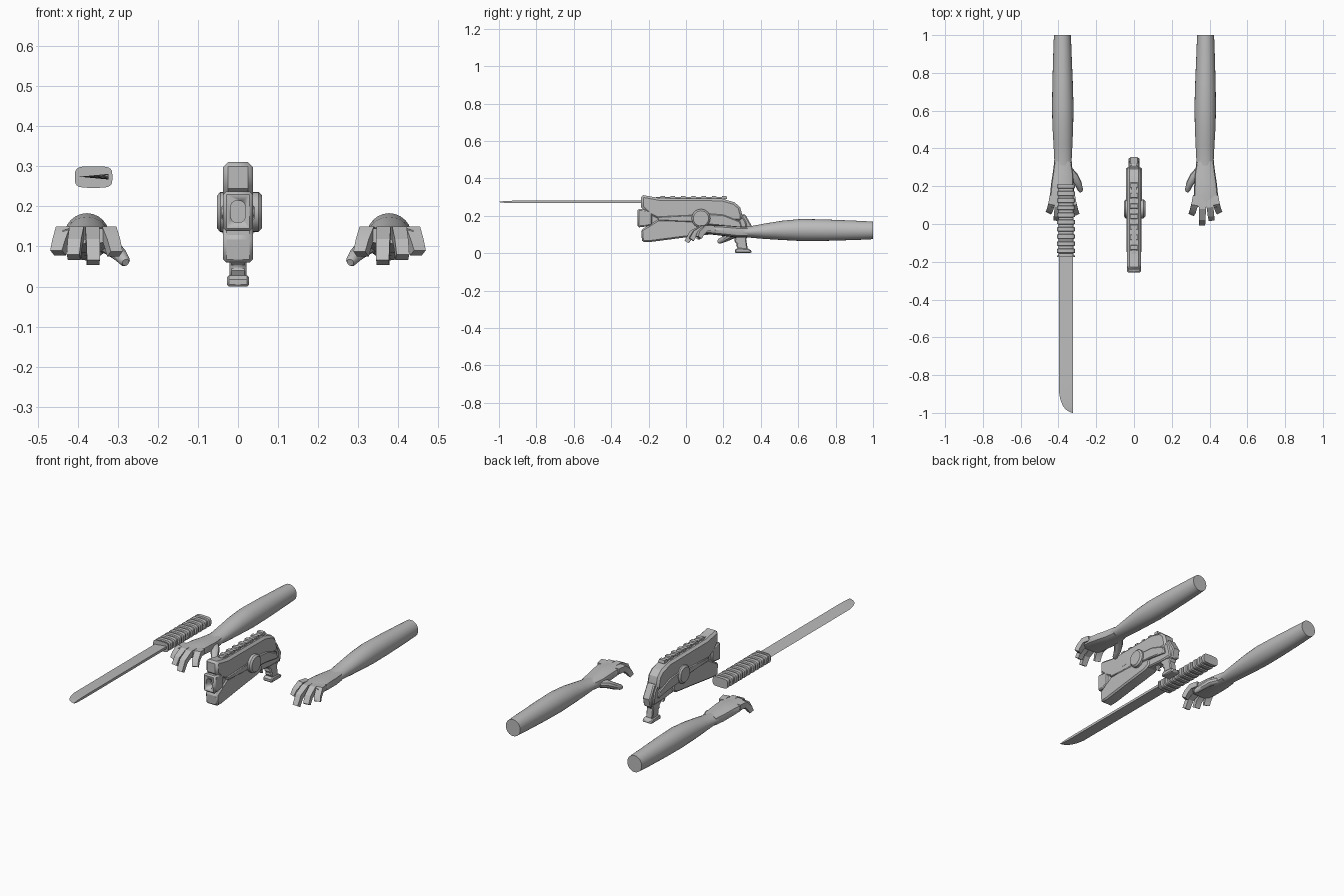
import bpy, bmesh, math
from mathutils import Vector

if "Cube" in bpy.data.objects:
    bpy.data.objects.remove(bpy.data.objects["Cube"])

grey = bpy.data.materials.new("plain_grey")
grey.use_nodes = True
grey.diffuse_color = (0.5, 0.5, 0.5, 1)
grey.node_tree.nodes["Principled BSDF"].inputs["Base Color"].default_value = (0.5, 0.5, 0.5, 1)


def finish(name, bm, smooth=35):
    bmesh.ops.recalc_face_normals(bm, faces=bm.faces)
    mesh = bpy.data.meshes.new(name)
    bm.to_mesh(mesh)
    bm.free()
    mesh.materials.append(grey)
    ob = bpy.data.objects.new(name, mesh)
    bpy.context.collection.objects.link(ob)
    bpy.ops.object.select_all(action="DESELECT")
    ob.select_set(True)
    bpy.context.view_layer.objects.active = ob
    bpy.ops.object.shade_smooth_by_angle(angle=math.radians(smooth))
    return ob


def skin(bm, rings):
    rings = [[bm.verts.new(p) for p in ring] for ring in rings]
    n = len(rings[0])
    for a, b in zip(rings, rings[1:]):
        for i in range(n):
            j = (i + 1) % n
            bm.faces.new((a[i], a[j], b[j], b[i]))
    bm.faces.new(rings[0])
    bm.faces.new(rings[-1][::-1])


def section(w, h, n, power):
    """Rounded-rectangle section; four sides give a plain rectangle."""
    if n == 4:
        return [(w, h), (-w, h), (-w, -h), (w, -h)]
    out = []
    for i in range(n):
        c, s = math.cos(math.tau * i / n), math.sin(math.tau * i / n)
        out.append((w * math.copysign(abs(c) ** (2 / power), c),
                    h * math.copysign(abs(s) ** (2 / power), s)))
    return out


def sweep(name, path, n=16, power=2, mirror=1, smooth=35):
    """Path of (x, y, z, half width, half height)."""
    pts = [Vector(p[:3]) for p in path]
    rings = []
    for i, p in enumerate(path):
        t = (pts[min(i + 1, len(pts) - 1)] - pts[max(i - 1, 0)]).normalized()
        side = t.cross(Vector((0, 0, 1))).normalized()
        up = side.cross(t)
        ring = [pts[i] + side * a + up * b for a, b in section(p[3], p[4], n, power)]
        rings.append([(v.x * mirror, v.y, v.z) for v in ring])
    bm = bmesh.new()
    skin(bm, rings)
    return finish(name, bm, smooth)


def slab(name, profile, half, chamfer=0.0, x=0.0):
    """Side profile of (y, z) points, extruded across x."""
    bm = bmesh.new()
    skin(bm, [[(x + s * half, y, z) for y, z in profile] for s in (-1, 1)])
    ob = finish(name, bm, 25)
    if chamfer:
        mod = ob.modifiers.new("chamfer", "BEVEL")
        mod.width = chamfer
        mod.limit_method = "ANGLE"
        mod.angle_limit = math.radians(60)
    return ob


def disc(name, x0, x1, radius, y, z):
    bm = bmesh.new()
    rings = []
    for x, r in ((x0, radius), (x1 * 0.85, radius), (x1, radius * 0.82)):
        rings.append([(x, y + r * math.cos(math.tau * i / 24),
                       z + r * math.sin(math.tau * i / 24)) for i in range(24)])
    skin(bm, rings)
    return finish(name, bm)


# Arms and hands
for label, m in (("left", 1), ("right", -1)):
    sweep(label + "_forearm", [
        (.379, 1.0, .122, .045, .047), (.379, .92, .122, .048, .051),
        (.378, .75, .123, .054, .057), (.377, .62, .124, .057, .059),
        (.377, .52, .122, .055, .052), (.376, .42, .117, .050, .041),
        (.376, .34, .113, .046, .030), (.377, .28, .113, .050, .028)],
        24, mirror=m)
    sweep(label + "_palm", [
        (.377, .33, .113, .045, .028), (.376, .27, .114, .054, .030),
        (.379, .21, .120, .060, .029), (.381, .15, .124, .064, .026),
        (.381, .09, .127, .062, .020)], 12, 3, m)
    fingers = (("index", .328, .307, .050, .075), ("middle", .364, .361, -.004, .054),
               ("ring", .399, .410, .020, .067), ("little", .430, .449, .060, .078))
    for finger, x, tip_x, tip_y, tip_z in fingers:
        length = .14 - tip_y
        sweep(label + "_" + finger + "_finger", [
            (x, .15, .132, .016, .015),
            (x * .7 + tip_x * .3, .14 - length * .4, .134, .018, .016),
            (x * .3 + tip_x * .7, .14 - length * .75, .108, .017, .015),
            (tip_x, tip_y + .008, tip_z + .006, .016, .013)], 4, mirror=m, smooth=25)
    sweep(label + "_thumb", [
        (.345, .29, .108, .018, .020), (.318, .25, .100, .024, .022),
        (.296, .215, .080, .019, .018), (.283, .18, .064, .014, .014),
        (.280, .172, .060, .009, .009)], 10, mirror=m)

# Sword: ribbed handle, wedge blade with a rounded tip
ribs = []
for i in range(10):
    y = .21 - i * .038
    ribs += [(-.36, y, .273, .047, .027), (-.36, y - .020, .273, .047, .027),
             (-.36, y - .023, .273, .039, .021), (-.36, y - .035, .273, .039, .021)]
ribs += [(-.36, -.168, .273, .047, .027), (-.36, -.175, .273, .047, .027)]
sweep("sword_handle", ribs, 20, 4, smooth=30)
bm = bmesh.new()
blade = []
for y, edge in ((-.15, -.397), (-.89, -.397), (-.93, -.390), (-.96, -.378),
                (-.98, -.364), (-.993, -.345), (-1.0, -.326)):
    t = .007 * (-.323 - edge) / .074
    blade.append([(edge, y, .274), (-.323, y, .274 + t), (-.323, y, .274 - t)])
skin(bm, blade)
finish("sword_blade", bm, 20)

# Pistol body
slab("pistol_upper_housing", [(-.24, .312), (-.215, .308), (-.14, .294), (.19, .292), (.26, .272),
     (.29, .245), (.302, .2), (.3, .17), (-.15, .18), (-.19, .2), (-.24, .245)], .037, .012)
slab("pistol_lower_housing", [(-.24, .125), (-.19, .155), (-.15, .18), (.15, .18), (.17, .12),
     (.13, .1), (-.02, .082), (-.19, .06), (-.235, .06)], .037, .008)
slab("pistol_core", [(-.21, .14), (-.21, .23), (.28, .23), (.32, .17), (.335, .1), (.24, .1)], .03, .006)
slab("pistol_rear_band", [(.08, .215), (.2, .205), (.29, .17), (.3, .13), (.2, .145), (.08, .155)], .042, .005)
slab("pistol_side_rail", [(-.15, .195), (.06, .205), (.06, .165), (-.15, .175)], .041, .004)
slab("pistol_top_strip", [(-.16, .29), (-.16, .3), (.2, .3), (.2, .28)], .014)
for i in range(7):
    y = -.14 + i * .055
    slab("pistol_top_rib", [(y, .29), (y + .004, .307), (y + .026, .307), (y + .03, .29)], .018)
disc("pistol_right_disc", -.03, -.052, .05, .08, .186)
disc("pistol_left_disc", .03, .06, .05, .08, .186)

# Muzzle with a rounded bore
muzzle = slab("pistol_muzzle", [(-.258, .137), (-.258, .238), (-.18, .228), (-.18, .147)], .037, .008)
cutter = sweep("bore_cutter", [(0, -.3, .187, .019, .027), (0, -.215, .187, .019, .027)], 16, 3)
cutter.hide_render = True
cutter.hide_viewport = True
cut = muzzle.modifiers.new("bore", "BOOLEAN")
cut.operation = "DIFFERENCE"
cut.object = cutter

# Grip, trigger and guard
slab("pistol_grip", [(.235, .13), (.33, .13), (.335, .1), (.322, .075), (.33, .02), (.28, .02),
     (.268, .04), (.272, .05), (.258, .062), (.262, .075), (.245, .09)], .021, .005)
slab("pistol_grip_base", [(.262, .0), (.262, .018), (.275, .028), (.335, .024), (.352, .012), (.348, 0)],
     .028, .005)
slab("pistol_trigger", [(.19, .115), (.215, .115), (.208, .09), (.213, .07), (.2, .075), (.193, .09)], .008)
slab("pistol_hammer", [(.28, .2), (.315, .21), (.355, .14), (.345, .09), (.3, .09)], .024, .006)
